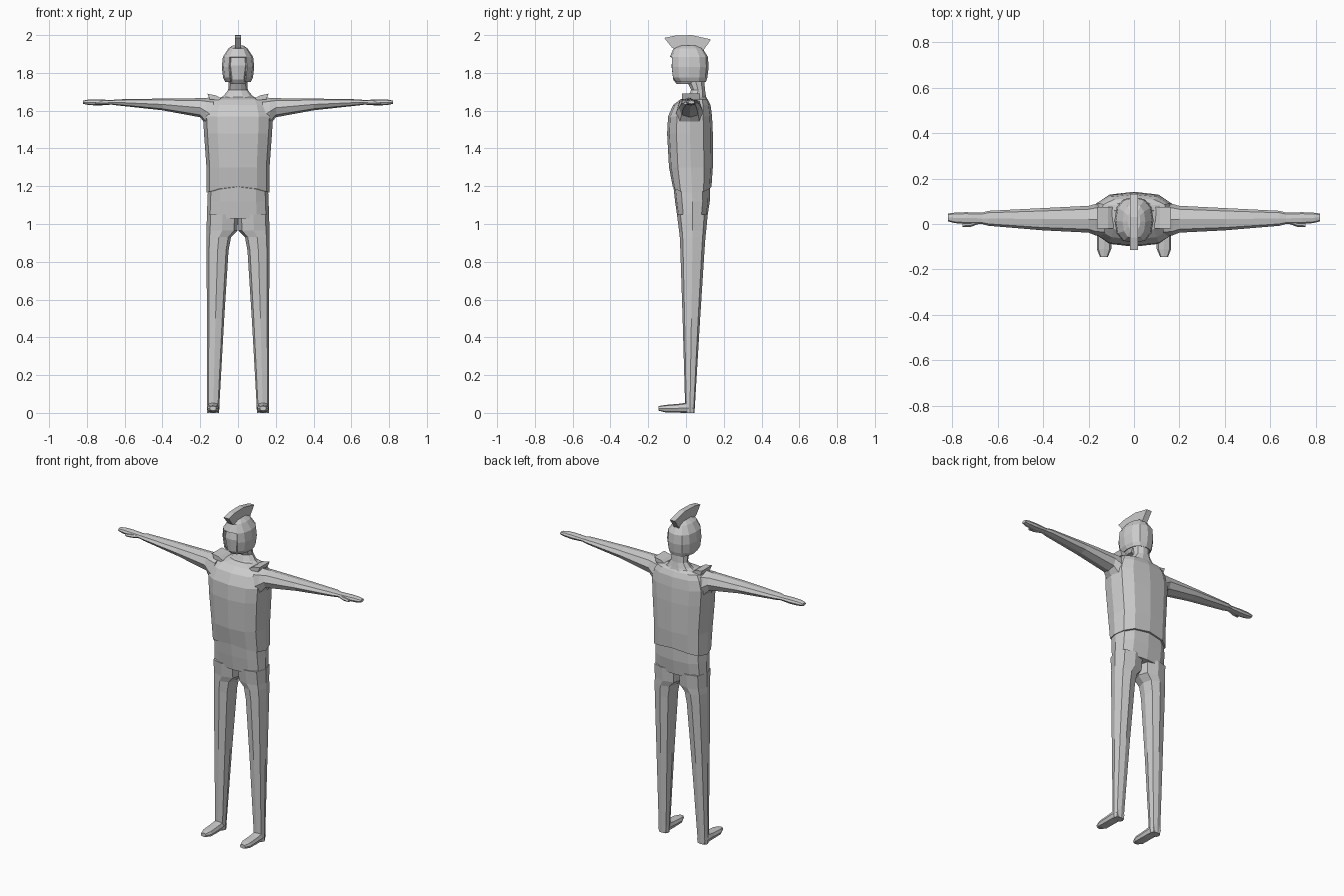
import bpy, bmesh, math


def finish(name, bm):
    bmesh.ops.recalc_face_normals(bm, faces=bm.faces[:])
    me = bpy.data.meshes.new(name)
    bm.to_mesh(me)
    bm.free()
    ob = bpy.data.objects.new(name, me)
    bpy.context.collection.objects.link(ob)
    return ob


def mirror(ob):
    ob.modifiers.new("mirror", "MIRROR").use_axis[0] = True


def loft(name, axis, rows, n=8, power=1.0):
    """Rings along an axis; each row is (position, min u, max u, min v, max v)."""
    bm = bmesh.new()
    rings = []
    for t, u0, u1, v0, v1 in rows:
        ring = []
        for i in range(n):
            a = 2 * math.pi * i / n
            c, s = math.cos(a), math.sin(a)
            u = (u0 + u1) / 2 + (u1 - u0) / 2 * math.copysign(abs(c) ** power, c)
            v = (v0 + v1) / 2 + (v1 - v0) / 2 * math.copysign(abs(s) ** power, s)
            co = {"x": (t, u, v), "y": (u, t, v), "z": (u, v, t)}[axis]
            ring.append(bm.verts.new(co))
        rings.append(ring)
    for a, b in zip(rings, rings[1:]):
        for i in range(n):
            j = (i + 1) % n
            bm.faces.new((a[i], a[j], b[j], b[i]))
    bm.faces.new(rings[0])
    bm.faces.new(rings[-1])
    return finish(name, bm)


def plate(name, axis, profile, lo, hi):
    """Extrude a closed profile along x (y,z points) or y (x,z points)."""
    bm = bmesh.new()
    place = lambda p, t: (t, p[0], p[1]) if axis == "x" else (p[0], t, p[1])
    f = bm.faces.new([bm.verts.new(place(p, lo)) for p in profile])
    ext = bmesh.ops.extrude_face_region(bm, geom=[f])
    for v in ext["geom"]:
        if isinstance(v, bmesh.types.BMVert):
            v.co["xy".index(axis)] = hi
    return finish(name, bm)


# Shirt, with a hem that arches up at the middle
shirt = loft("shirt", "z", [
    (1.165, -.167, .167, -.07, .135), (1.30, -.167, .167, -.09, .142),
    (1.48, -.18, .18, -.10, .142), (1.57, -.185, .185, -.095, .138),
    (1.63, -.168, .168, -.068, .13), (1.66, -.15, .15, -.03, .115),
    (1.672, -.08, .08, .0, .105)], 12, .75)
for v in shirt.data.vertices:
    if v.co.z < 1.2:
        v.co.z += .033 * (1 - (v.co.x / .167) ** 2)

# Trousers
loft("hips", "z", [
    (1.21, -.158, .158, -.068, .128), (1.12, -.162, .162, -.058, .126),
    (1.03, -.165, .165, -.045, .112)], 12, .75)
mirror(loft("leg", "z", [
    (1.05, .0, .165, -.048, .115), (.965, .002, .166, -.037, .107),
    (.93, .037, .166, -.033, .103), (.86, .05, .166, -.03, .098),
    (.5, .073, .165, -.018, .075), (.05, .098, .163, -.005, .048),
    (0, .10, .163, .0, .045)], 8, .75))

# Feet
mirror(loft("foot", "y", [
    (.043, .105, .158, 0, .05), (.0, .10, .164, 0, .054),
    (-.04, .10, .164, .001, .048), (-.11, .10, .164, .003, .042),
    (-.145, .115, .15, .012, .036)], 8, .75))

# Arms running into hands
mirror(loft("arm", "x", [
    (.13, -.055, .092, 1.47, 1.67), (.17, -.05, .088, 1.525, 1.668),
    (.20, -.038, .08, 1.565, 1.666), (.40, -.028, .07, 1.602, 1.664),
    (.64, -.008, .058, 1.628, 1.66), (.67, .0, .05, 1.632, 1.656),
    (.74, .0, .052, 1.627, 1.66), (.79, .004, .05, 1.63, 1.659),
    (.82, .012, .046, 1.636, 1.653)], 8, .85))
mirror(loft("thumb", "x", [
    (.67, .005, .025, 1.634, 1.652), (.72, -.013, .015, 1.63, 1.65),
    (.755, -.013, .006, 1.631, 1.646)], 6))

# Shoulder flaps
mirror(plate("shoulder_flap", "y", [
    (.09, 1.665), (.115, 1.68), (.162, 1.69), (.15, 1.66), (.10, 1.655)], -.02, .075))

# Neck
loft("neck", "z", [
    (1.65, -.12, .12, -.005, .115), (1.68, -.075, .075, .012, .108),
    (1.71, -.052, .052, .025, .102), (1.77, -.048, .048, -.005, .10)], 10)

# Face inside an open-fronted helmet
loft("face", "z", [
    (1.742, -.04, .04, -.05, .06), (1.765, -.055, .055, -.068, .09),
    (1.84, -.072, .072, -.077, .10), (1.90, -.06, .06, -.065, .09)], 12, .85)
helmet = loft("helmet", "z", [
    (1.752, -.068, .068, -.06, .105), (1.775, -.079, .079, -.08, .113),
    (1.83, -.086, .086, -.087, .12), (1.885, -.08, .08, -.085, .116),
    (1.93, -.05, .05, -.066, .088), (1.945, -.028, .028, -.03, .055)], 12, .85)
bm = bmesh.new()
bm.from_mesh(helmet.data)
opening = []
for f in bm.faces:
    c = f.calc_center_median()
    if c.z < 1.755 or (c.y < -.04 and abs(c.x) < .05 and c.z < 1.88):
        opening.append(f)
bmesh.ops.delete(bm, geom=opening, context="FACES")
bm.to_mesh(helmet.data)
bm.free()
helmet.modifiers.new("thickness", "SOLIDIFY").thickness = .008

# Crest
plate("crest", "x", [
    (-.115, 1.985), (-.06, 1.997), (.03, 2.0), (.132, 1.977), (.087, 1.912),
    (.05, 1.93), (-.06, 1.928), (-.075, 1.935)], -.017, .017)
